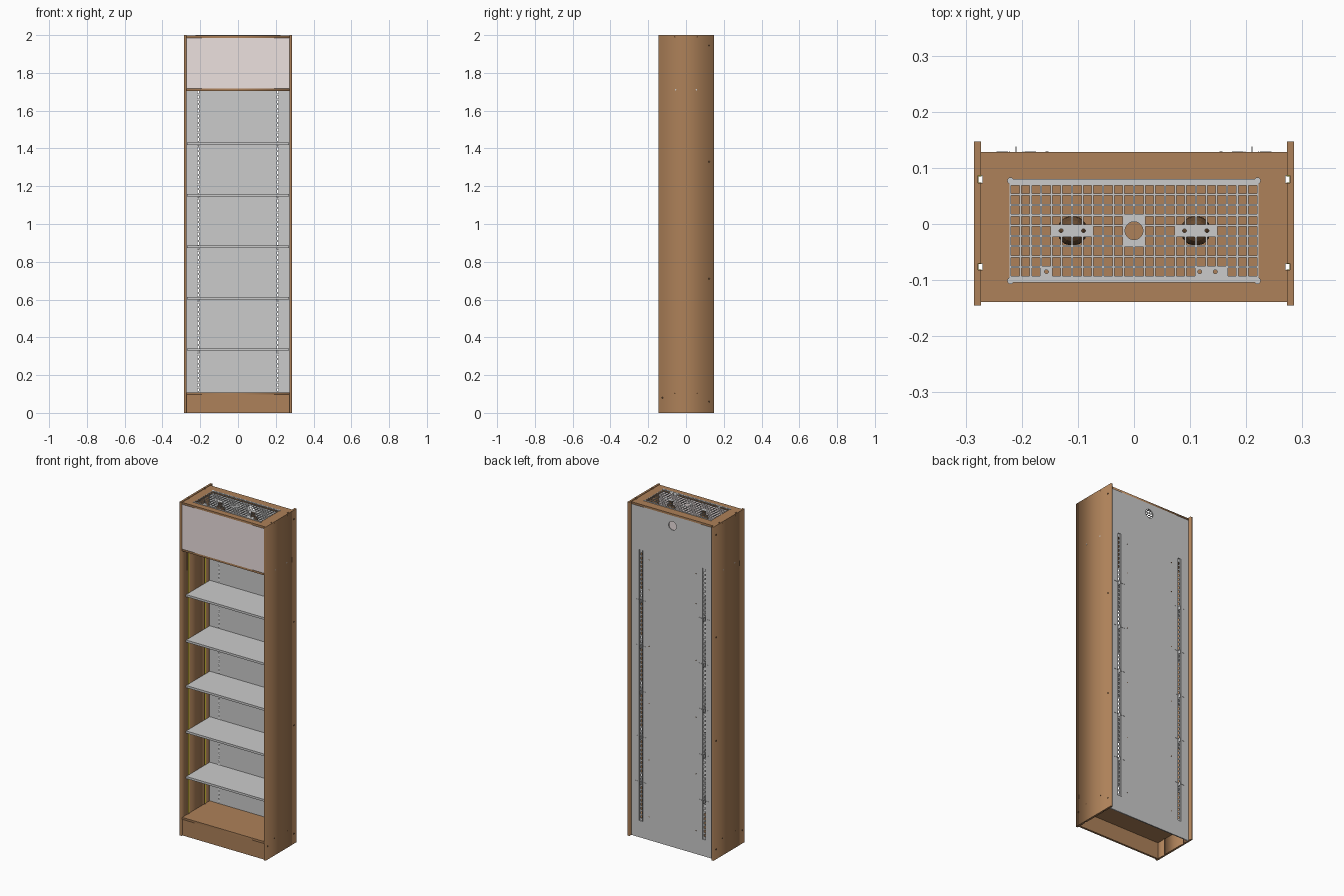
import bpy, bmesh, math
from mathutils import Matrix, Vector

if "Cube" in bpy.data.objects:
    bpy.data.objects.remove(bpy.data.objects["Cube"])


def material(name, rgb):
    m = bpy.data.materials.new(name)
    m.diffuse_color = (*rgb, 1)
    m.use_nodes = True
    m.node_tree.nodes["Principled BSDF"].inputs["Base Color"].default_value = m.diffuse_color
    return m


WOOD = material("wood", (0.42, 0.22, 0.10))
DARK = material("dark_wood", (0.14, 0.07, 0.03))
PINK = material("pale_panel", (0.84, 0.75, 0.74))
YELLOW = material("brass", (0.55, 0.45, 0.03))
WHITE = material("white", (0.95, 0.95, 0.95))


def finish(name, bm, mat=None):
    bmesh.ops.recalc_face_normals(bm, faces=bm.faces)
    me = bpy.data.meshes.new(name)
    bm.to_mesh(me)
    bm.free()
    ob = bpy.data.objects.new(name, me)
    bpy.context.collection.objects.link(ob)
    if mat:
        me.materials.append(mat)
    return ob


def box(name, x0, x1, y0, y1, z0, z1, mat=None):
    bm = bmesh.new()
    m = Matrix.Translation(((x0 + x1) / 2, (y0 + y1) / 2, (z0 + z1) / 2))
    m = m @ Matrix.Diagonal((x1 - x0, y1 - y0, z1 - z0, 1))
    bmesh.ops.create_cube(bm, size=1, matrix=m)
    return finish(name, bm, mat)


def cylinder(name, centre, r, depth, axis, mat=None, seg=16):
    bm = bmesh.new()
    rot = Vector((0, 0, 1)).rotation_difference(Vector(axis)).to_matrix().to_4x4()
    bmesh.ops.create_cone(bm, cap_ends=True, segments=seg, radius1=r, radius2=r,
                          depth=depth, matrix=Matrix.Translation(centre) @ rot)
    return finish(name, bm, mat)


def rect(x0, x1, y0, y1):
    return [(x0, y0), (x1, y0), (x1, y1), (x0, y1)]


def circle(cx, cy, r, n=24):
    return [(cx + r * math.cos(2 * math.pi * i / n), cy + r * math.sin(2 * math.pi * i / n))
            for i in range(n)]


def plate(name, loops, lo, hi, upright=False, mat=None):
    """Outline plus hole loops, extruded from lo to hi along z (or y if upright)."""
    cu = bpy.data.curves.new(name, 'CURVE')
    cu.dimensions = '2D'
    cu.fill_mode = 'BOTH'
    cu.extrude = (hi - lo) / 2
    for loop in loops:
        sp = cu.splines.new('POLY')
        sp.points.add(len(loop) - 1)
        for p, (u, v) in zip(sp.points, loop):
            p.co = (u, v, 0, 1)
        sp.use_cyclic_u = True
    tmp = bpy.data.objects.new(name, cu)
    me = tmp.to_mesh()
    bm = bmesh.new()
    bm.from_mesh(me)
    tmp.to_mesh_clear()
    bpy.data.objects.remove(tmp)
    bpy.data.curves.remove(cu)
    bmesh.ops.remove_doubles(bm, verts=bm.verts, dist=1e-5)
    mid = (lo + hi) / 2
    if upright:
        bm.transform(Matrix.Translation((0, mid, 0)) @ Matrix.Rotation(math.pi / 2, 4, 'X'))
    else:
        bm.transform(Matrix.Translation((0, 0, mid)))
    return finish(name, bm, mat)


GROOVES = [(-0.082, -0.070), (0.073, 0.086)]   # y ranges of the side channels


def notched(x_out, x_in, y0, y1):
    """Right-hand edge from y0 to y1 with the grooves stepped to x_in."""
    pts = [(x_out, y0)]
    for a, b in GROOVES:
        pts += [(x_out, a), (x_in, a), (x_in, b), (x_out, b)]
    return pts + [(x_out, y1)]


def cross_panel(name, y0, y1, z0, z1, holes=()):
    edge = notched(0.273, 0.270, y0, y1)
    outline = edge + [(-x, y) for x, y in reversed(edge)]
    plate(name, [outline, *holes], z0, z1, mat=WOOD)


# Side panels, grooved inside, with brass channels and screw heads
for s, side in ((-1, "left"), (1, "right")):
    inner = notched(0.273, 0.278, -0.145, 0.147)
    outline = [(s * x, y) for x, y in inner + [(0.285, 0.147), (0.285, -0.145)]]
    plate(f"{side}_side_panel", [outline], 0, 2, mat=WOOD)
    for i, (a, b) in enumerate(GROOVES):
        t = 0.001
        u = [(0.2715, a), (0.278, a), (0.278, b), (0.2715, b),
             (0.2715, b - t), (0.277, b - t), (0.277, a + t), (0.2715, a + t)]
        plate(f"{side}_channel_{i}", [[(s * x, y) for x, y in u]], 0.11, 1.705, mat=YELLOW)
    for y, z, mat in [(-0.055, 1.711, WHITE), (0.055, 1.711, WHITE), (-0.06, 1.991, DARK),
                      (0.06, 1.991, DARK), (-0.06, 0.103, DARK), (0.06, 0.103, DARK),
                      (-0.125, 0.08, DARK), (0.122, 0.06, DARK), (0.122, 0.71, DARK),
                      (0.122, 1.33, DARK), (0.122, 1.945, DARK)]:
        cylinder(f"{side}_screw", (s * 0.285, y, z), 0.004, 0.001, (1, 0, 0), mat, 12)

# Horizontal wooden panels, plinth and upper front panel
cross_panel("top_panel", -0.139, 0.128, 1.985, 1.997, [rect(-0.219, 0.219, -0.10, 0.076)])
cross_panel("compartment_floor", -0.139, 0.121, 1.705, 1.717)
cross_panel("bottom_panel", -0.139, 0.121, 0.097, 0.109)
box("plinth", -0.273, 0.273, -0.137, -0.125, 0, 0.097, WOOD)
box("upper_front_panel", -0.273, 0.273, -0.139, -0.133, 1.717, 1.985, PINK)

# Back panel with cable hole and openings for the slotted rails
Z0, Z1 = 0.10, 1.725
plate("back_panel", [rect(-0.273, 0.273, 0, 1.985), circle(0, 1.925, 0.026, 32)]
      + [rect(s * 0.21 - 0.013, s * 0.21 + 0.013, Z0, Z1) for s in (-1, 1)],
      0.121, 0.128, upright=True)

# Slotted rails with folded edges
for s, side in ((-1, "left"), (1, "right")):
    cx = s * 0.21
    slots = [rect(cx - 0.004, cx + 0.004, 0.115 + i * 0.025, 0.130 + i * 0.025)
             for i in range(64)]
    plate(f"{side}_slotted_rail", [rect(cx - 0.013, cx + 0.013, Z0, Z1)] + slots,
          0.120, 0.122, upright=True)
    for e in (-1, 1):
        x = cx + e * 0.012
        box(f"{side}_rail_edge", x - 0.001, x + 0.001, 0.122, 0.1295, Z0, Z1)
    for z in (0.14, 0.48, 0.82, 1.16, 1.50, 1.68):
        cylinder("back_screw", (cx - s * 0.055, 0.128, z), 0.003, 0.002, (0, 1, 0), DARK, 12)

# Metal shelves, each with two hooked brackets and rear clips
for i in range(5):
    z = 0.335 + i * 0.2725
    box(f"shelf_{i}", -0.270, 0.270, -0.105, 0.119, z - 0.006, z + 0.007)
    for s in (-1, 1):
        cx = s * 0.21
        box(f"shelf_bracket_{i}", cx - 0.001, cx + 0.001, 0.05, 0.125, z - 0.018, z - 0.006)
        box(f"bracket_hook_{i}", cx - 0.001, cx + 0.001, 0.119, 0.138, z - 0.018, z + 0.004)
        for e in (-1, 1):
            x = cx + e * 0.025
            box(f"rear_clip_{i}", x - 0.010, x + 0.010, 0.128, 0.1295, z - 0.004, z)

# Ventilation grille: square openings, solid mounting pads, corner tabs
P = 0.0184


def is_pad(x, y):
    if abs(x) < 0.02 and -0.04 < y < 0.016:
        return True
    if 0.07 < abs(x) < 0.15 and abs(y + 0.012) < 0.01:
        return True
    return y < -0.08 and (-0.166 < x < -0.146 or 0.11 < x < 0.166)


loops = [rect(-0.222, 0.222, -0.104, 0.080), circle(0, -0.012, 0.016, 32)]
for i in range(24):
    for j in range(9):
        x, y = (i - 11.5) * P, (j - 4) * P - 0.012
        if not is_pad(x, y):
            loops.append(rect(x - 0.0074, x + 0.0074, y - 0.0074, y + 0.0074))
for x, y in [(-0.13, -0.012), (-0.09, -0.012), (0.09, -0.012), (0.13, -0.012),
             (-0.156, -0.085), (0.117, -0.085), (0.145, -0.085)]:
    loops.append(circle(x, y, 0.0035, 12))
plate("vent_grille", loops, 1.997, 1.9985)
for y in (-0.101, 0.077):
    box("grille_edge", -0.216, 0.216, y - 0.003, y + 0.003, 1.997, 2.0)
    for s in (-1, 1):
        cylinder("grille_tab", (s * 0.220, y, 1.9985), 0.006, 0.003, (0, 0, 1))
        cylinder("grille_screw", (s * 0.220, y, 1.9995), 0.003, 0.0015, (0, 0, 1), None, 12)

# Two round fittings hanging beneath the grille pads
for s in (-1, 1):
    cylinder("fitting_neck", (s * 0.11, -0.012, 1.98), 0.012, 0.034, (0, 0, 1), DARK)
    bm = bmesh.new()
    bmesh.ops.create_uvsphere(bm, u_segments=12, v_segments=8, radius=0.027,
                              matrix=Matrix.Translation((s * 0.11, -0.012, 1.945)))
    finish("fitting_bulb", bm, DARK)
